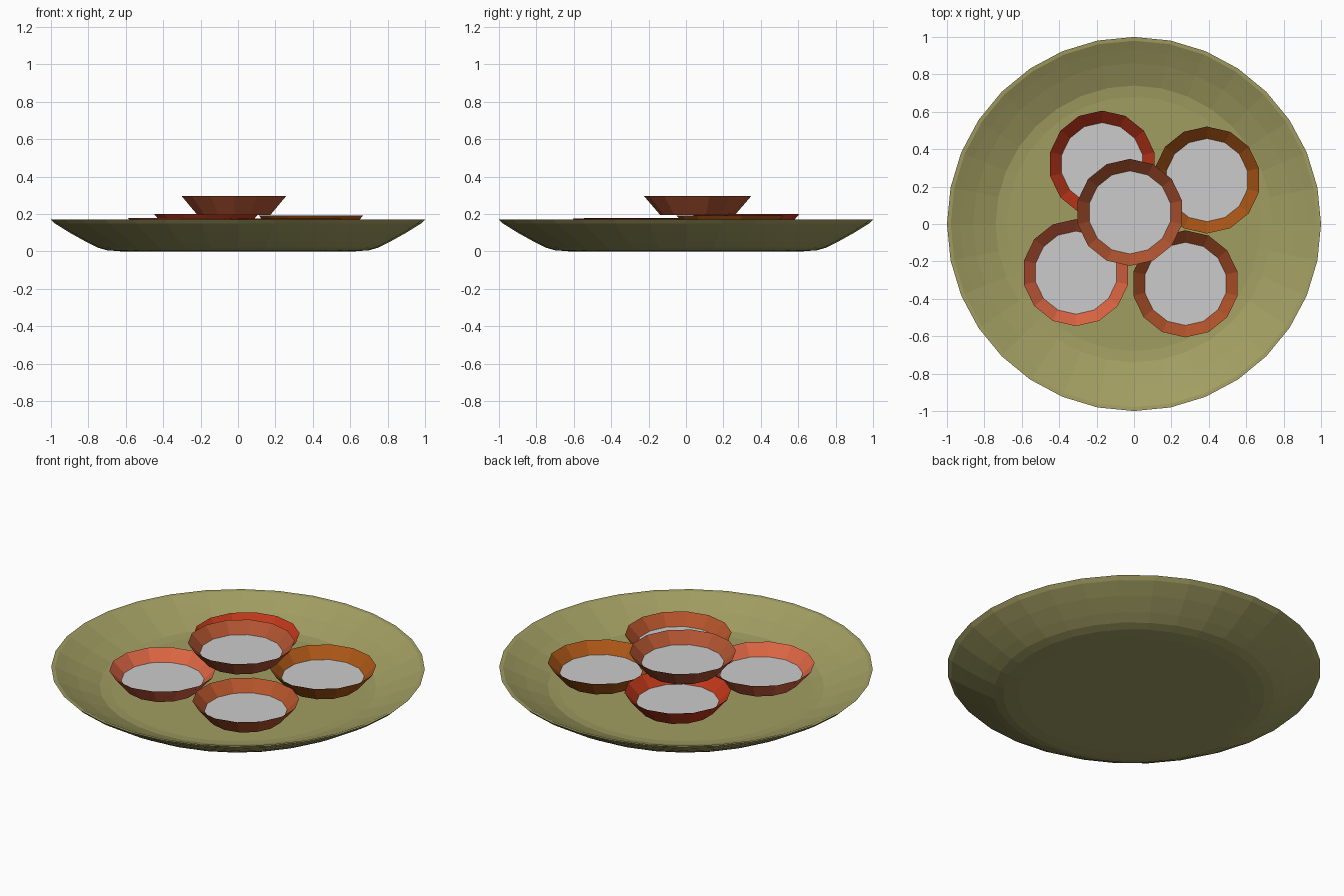
import bpy, math

if "Cube" in bpy.data.objects:
    bpy.data.objects.remove(bpy.data.objects["Cube"])


def material(name, rgb):
    # display colour (0-255) to linear
    m = bpy.data.materials.new(name)
    m.diffuse_color = [(c / 255) ** 2.2 for c in rgb] + [1.0]
    m.use_nodes = True
    m.node_tree.nodes["Principled BSDF"].inputs["Base Color"].default_value = m.diffuse_color
    return m


def lathe(name, profile, sides, location=(0, 0, 0), mat=None):
    """Spin an (r, z) profile about z; both ends are capped with flat polygons."""
    verts, faces = [], []
    for r, z in profile:
        for i in range(sides):
            a = math.pi / 2 + 2 * math.pi * i / sides
            verts.append((r * math.cos(a), r * math.sin(a), z))
    for k in range(len(profile) - 1):
        for i in range(sides):
            j = (i + 1) % sides
            faces.append((k * sides + i, k * sides + j,
                          (k + 1) * sides + j, (k + 1) * sides + i))
    last = (len(profile) - 1) * sides
    faces.append(tuple(reversed(range(sides))))
    faces.append(tuple(range(last, last + sides)))
    me = bpy.data.meshes.new(name)
    me.from_pydata(verts, [], faces)
    me.update()
    ob = bpy.data.objects.new(name, me)
    ob.location = location
    bpy.context.collection.objects.link(ob)
    if mat:
        me.materials.append(mat)
    return ob


# Shallow plate: underside, rim, then the inside down to the floor
plate_profile = [(0.62, 0.0), (0.70, 0.006), (0.75, 0.02), (0.81, 0.05),
                 (0.90, 0.10), (0.98, 0.15), (1.0, 0.17),
                 (0.98, 0.168), (0.93, 0.143), (0.86, 0.11),
                 (0.74, 0.062), (0.68, 0.055)]
lathe("plate", plate_profile, 32, mat=material("plate_green", (160, 156, 98)))

# Flared pastry cups: outside wall, rim, inside wall down to the filling
R, H, FILL_R, FILL_DROP = 0.286, 0.10, 0.222, 0.062
cup_profile = [(0.20, -H), (R, 0.0), (FILL_R, -FILL_DROP)]
cups = [
    ("back_left", (-0.17, 0.32, 0.20), (190, 58, 32)),
    ("back_right", (0.39, 0.235, 0.192), (168, 86, 28)),
    ("front_left", (-0.31, -0.26, 0.178), (218, 100, 68)),
    ("front_right", (0.275, -0.32, 0.177), (178, 84, 46)),
    ("top", (-0.022, 0.062, 0.295), (174, 84, 52)),
]
for label, loc, rgb in cups:
    lathe("cup_" + label, cup_profile, 14, loc, material("crust_" + label, rgb))
    # Grey filling disc resting on the cup's inner floor
    x, y, z = loc
    lathe("filling_" + label, [(FILL_R - 0.004, -0.006), (FILL_R, 0.002)], 14,
          (x, y, z - FILL_DROP))
